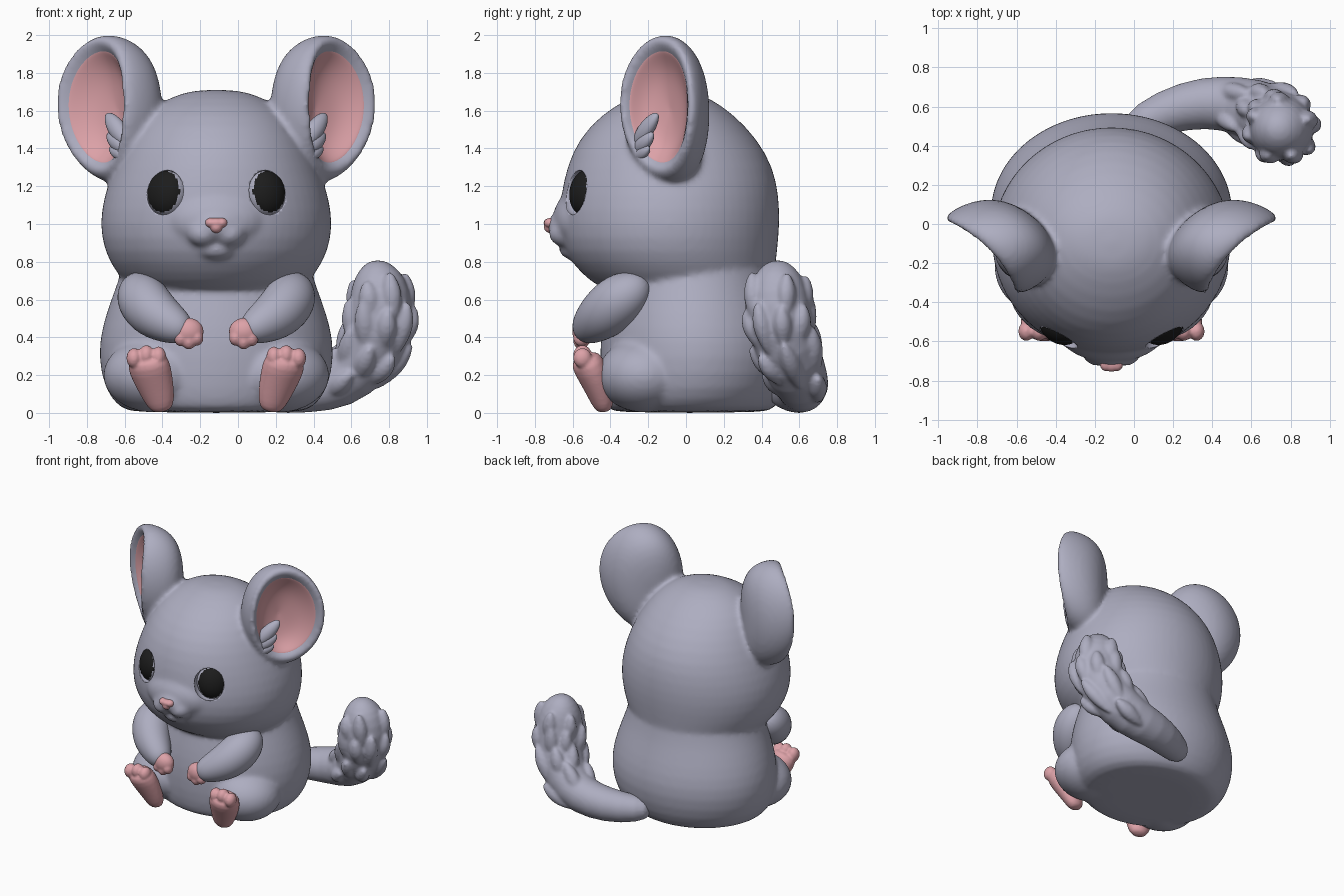
import bpy, bmesh, math, random
from mathutils import Vector, Matrix

cube = bpy.data.objects.get("Cube")
if cube:
    bpy.data.objects.remove(cube)
random.seed(4)
MID = -0.115  # centre line of the animal; the tail hangs off to one side


def material(name, rgb):
    m = bpy.data.materials.new(name)
    m.use_nodes = True
    m.diffuse_color = (*rgb, 1)
    m.node_tree.nodes["Principled BSDF"].inputs["Base Color"].default_value = (*rgb, 1)
    return m


FUR = material("grey fur", (0.42, 0.42, 0.53))
PINK = material("pink skin", (0.72, 0.36, 0.39))
BLACK = material("eye black", (0.012, 0.012, 0.012))


def loft(bm, rings, close=True):
    loops = [[bm.verts.new(p) for p in ring] for ring in rings]
    n = len(loops[0])
    faces = [bm.faces.new(loops[0][::-1])]
    for a, b in zip(loops, loops[1:]):
        for i in range(n):
            j = (i + 1) % n
            faces.append(bm.faces.new((a[i], a[j], b[j], b[i])))
    if close:
        faces.append(bm.faces.new(loops[-1]))
    bmesh.ops.recalc_face_normals(bm, faces=faces)


def ellipse(center, u, v, n=24):
    return [center + u * math.cos(t) + v * math.sin(t)
            for t in (2 * math.pi * i / n for i in range(n))]


def tube(bm, stations, flat=1.0, n=14):
    """Rounded tube through (x, y, z, radius) stations."""
    pts = [Vector(s[:3]) for s in stations]
    rings = []
    for i, p in enumerate(pts):
        d = (pts[min(i + 1, len(pts) - 1)] - pts[max(i - 1, 0)]).normalized()
        side = d.cross(Vector((0.3, 1, 0))).normalized()
        r = stations[i][3]
        rings.append(ellipse(p, side * r, d.cross(side) * r * flat, n))
    loft(bm, rings)


def ball(bm, center, size, rot=None, seg=20):
    m = Matrix.Translation(center) @ (rot or Matrix()) @ Matrix.Diagonal((*size, 1))
    bmesh.ops.create_uvsphere(bm, u_segments=seg, v_segments=seg // 2 + 2, radius=1, matrix=m)


def finish(name, bm, mats, mirror=False, subsurf=0, x=MID, blend=0, soften=4):
    """Make the object; blend is the voxel size that melts its pieces together."""
    me = bpy.data.meshes.new(name)
    for f in bm.faces:
        f.smooth = True
    bm.to_mesh(me)
    bm.free()
    for m in mats:
        me.materials.append(m)
    ob = bpy.data.objects.new(name, me)
    ob.location.x = x
    bpy.context.collection.objects.link(ob)
    if mirror:
        ob.modifiers.new("Mirror", "MIRROR").use_mirror_merge = False
    if subsurf:
        s = ob.modifiers.new("Subsurf", "SUBSURF")
        s.levels = s.render_levels = subsurf
    if blend:
        re = ob.modifiers.new("Blend", "REMESH")
        re.mode = "VOXEL"
        re.voxel_size = blend
        re.use_smooth_shade = True
        sm = ob.modifiers.new("Soften", "SMOOTH")
        sm.factor, sm.iterations = 0.5, soften
    return ob


# Body and head: stacked rings of (z, half width, front y, back y)
BODY = [(0, .43, -.38, .42), (.02, .51, -.42, .47), (.12, .595, -.45, .54),
        (.3, .63, -.46, .58), (.45, .61, -.45, .56), (.6, .56, -.42, .515),
        (.7, .52, -.40, .487), (.8, .495, -.38, .47), (.95, .4, -.3, .42)]
HEAD = [(.60, .36, -.30, .47), (.66, .46, -.46, .47), (.74, .53, -.56, .472),
        (.85, .595, -.65, .485), (1.0, .622, -.68, .5), (1.15, .597, -.665, .495),
        (1.3, .545, -.635, .465), (1.45, .475, -.57, .38), (1.58, .385, -.45, .255),
        (1.67, .255, -.30, .125), (1.713, .11, -.18, 0)]
bm = bmesh.new()
for stack in (BODY, HEAD):
    loft(bm, [ellipse(Vector((0, (f + b) / 2, z)), Vector((w, 0, 0)),
                      Vector((0, (b - f) / 2, 0)), 32) for z, w, f, b in stack])

# Muzzle, lip pads, chin and thighs
ball(bm, (0, -.55, 1.02), (.28, .16, .17))
ball(bm, (0, -.61, .99), (.15, .128, .09))
ball(bm, (0, -.59, .865), (.11, .085, .055))
for s in (-1, 1):
    ball(bm, (s * .07, -.648, .95), (.085, .08, .07))
    ball(bm, (s * .33, -.22, .2), (.275, .255, .2))

# Ears: deep cups opening outward and forward, profile is (radius, depth)
INNER = [(.05, .18), (.45, .15), (.66, .09), (.78, .03)]
OUTER = [(.90, -.02), (1, .01), (1.03, .08), (.98, .17), (.84, .25), (.58, .31), (.2, .34)]


def ear_rings(profile, s, lift=0):
    rings = []
    for r, d in profile:
        ring = ellipse(Vector((s * .664, -.163, 1.637)), Vector((s * .7, .72, 0)) * .28 * r,
                       Vector((0, 0, .388 * r)))
        for p in ring:  # the rim dips back at its top and bottom
            dip = d - lift + .07 * ((p.z - 1.637) / .388) ** 2
            p += Vector((s * -.87, .5, -.22)) * dip
        rings.append(ring)
    return rings


for s in (-1, 1):
    loft(bm, ear_rings(INNER + OUTER, s))
fur = finish("body_head_and_ears", bm, [FUR], subsurf=1, blend=.016, soften=9)

# Pink ear linings
bm = bmesh.new()
loft(bm, ear_rings([(.01, .18)] + INNER[:3] + [(.77, .045), (.81, .05)], -1, .015), close=False)
finish("ear_lining", bm, [PINK], mirror=True, subsurf=2)

# Hair tufts at the ear openings
bm = bmesh.new()
for tip, root_z, w in (((-.58, -.15, 1.585), 1.42, .055), ((-.575, -.175, 1.48), 1.385, .05),
                       ((-.565, -.195, 1.405), 1.35, .04)):
    root = Vector((-.47, -.27, root_z))
    tube(bm, [root.lerp(Vector(tip), t).to_tuple() + (w * r,)
              for t, r in ((0, .4), (.25, .9), (.55, 1), (.85, .7), (1, .2))], .8, 10)
finish("ear_tufts", bm, [FUR], mirror=True, subsurf=1)

# Eye sockets, cut into the face by a hidden helper
turn = Matrix.Rotation(-.55, 4, "Z") @ Matrix.Rotation(-.15, 4, "X")
bm = bmesh.new()
ball(bm, (-.268, -.575, 1.165), (.108, .09, .12), turn, 40)
cutter = finish("eye_socket_cutter", bm, [FUR], mirror=True)
cutter.hide_render = True
cutter.hide_viewport = True
cut = fur.modifiers.new("Sockets", "BOOLEAN")
cut.operation, cut.solver, cut.object = "DIFFERENCE", "EXACT", cutter

# Eyes: black towards the front, grey at the outer edge
bm = bmesh.new()
EYE = Vector((-.262, -.522, 1.165))
ball(bm, EYE, (.113, .088, .126), turn, 48)
for f in bm.faces:
    local = turn.inverted() @ (f.calc_center_median() - EYE)
    inside = ((local.x - .008) / .093) ** 2 + (local.z / .109) ** 2 < 1
    f.material_index = 1 if inside and local.y < 0 else 0
finish("eye", bm, [FUR, BLACK], mirror=True)

# Nose: rounded triangle
bm = bmesh.new()
ball(bm, (0, -.718, .985), (.034, .035, .034))
ball(bm, (0, -.718, 1.006), (.048, .037, .026))
for s in (-1, 1):
    ball(bm, (s * .028, -.715, 1.006), (.032, .037, .027))
finish("nose", bm, [PINK], blend=.006)

# Arms
bm = bmesh.new()
tube(bm, [(-.42, -.2, .70, .03), (-.42, -.24, .675, .10), (-.40, -.34, .61, .148),
          (-.33, -.44, .52, .142), (-.22, -.51, .46, .105), (-.165, -.535, .435, .075),
          (-.14, -.54, .425, .03)])
finish("arm", bm, [FUR], mirror=True, subsurf=2)

# Hands with three fingers
bm = bmesh.new()
ball(bm, (-.148, -.543, .43), (.082, .06, .073))
for x, z in ((-.188, .395), (-.145, .378), (-.103, .398)):
    ball(bm, (x, -.555, z), (.036, .042, .043), seg=14)
finish("hand", bm, [PINK], mirror=True, blend=.009, soften=3)

# Feet leaning forward, with three toes
bm = bmesh.new()
tube(bm, [(-.285, -.43, .005, .035), (-.29, -.435, .03, .07), (-.305, -.45, .09, .09),
          (-.337, -.485, .19, .112), (-.364, -.525, .27, .12), (-.37, -.54, .305, .085)], .75)
for x, z in ((-.435, .29), (-.37, .306), (-.306, .298)):
    ball(bm, (x, -.548, z), (.043, .052, .054), seg=14)
finish("foot", bm, [PINK], mirror=True, subsurf=1, blend=.009, soften=3)

# Tail: curls round the side and rises to a bushy tip
TAIL = [(-.05, .47, .12, .08), (.15, .575, .11, .115), (.36, .625, .13, .135), (.54, .61, .16, .15),
        (.68, .56, .28, .168), (.75, .50, .44, .178), (.757, .485, .58, .172),
        (.745, .485, .70, .145), (.735, .485, .77, .095), (.735, .485, .81, .035)]
bm = bmesh.new()
tube(bm, TAIL, n=18)

# Fur locks lying along the tail
for i, count in ((3, 5), (4, 7), (5, 8), (6, 5)):
    p, q = Vector(TAIL[i][:3]), Vector(TAIL[i + 1][:3])
    d = (q - p).normalized()
    side = d.cross(Vector((0.3, 1, 0))).normalized()
    for k in range(count):
        a = 2 * math.pi * (k + i * .5 + random.uniform(-.2, .2)) / count
        out = side * math.cos(a) + d.cross(side) * math.sin(a)
        base = p + out * TAIL[i][3] * .8
        tip = p + d * random.uniform(.12, .18) + out * (TAIL[i + 1][3] + .005)
        if min(base.z, tip.z) < .09:
            continue
        tube(bm, [base.lerp(tip, t).to_tuple() + (r,) for t, r in
                  ((-.8, .012), (-.3, .05), (.25, .068), (.7, .048), (1.05, .014))], .9, 8)
finish("tail", bm, [FUR], subsurf=1, x=0, blend=.012, soften=5)
